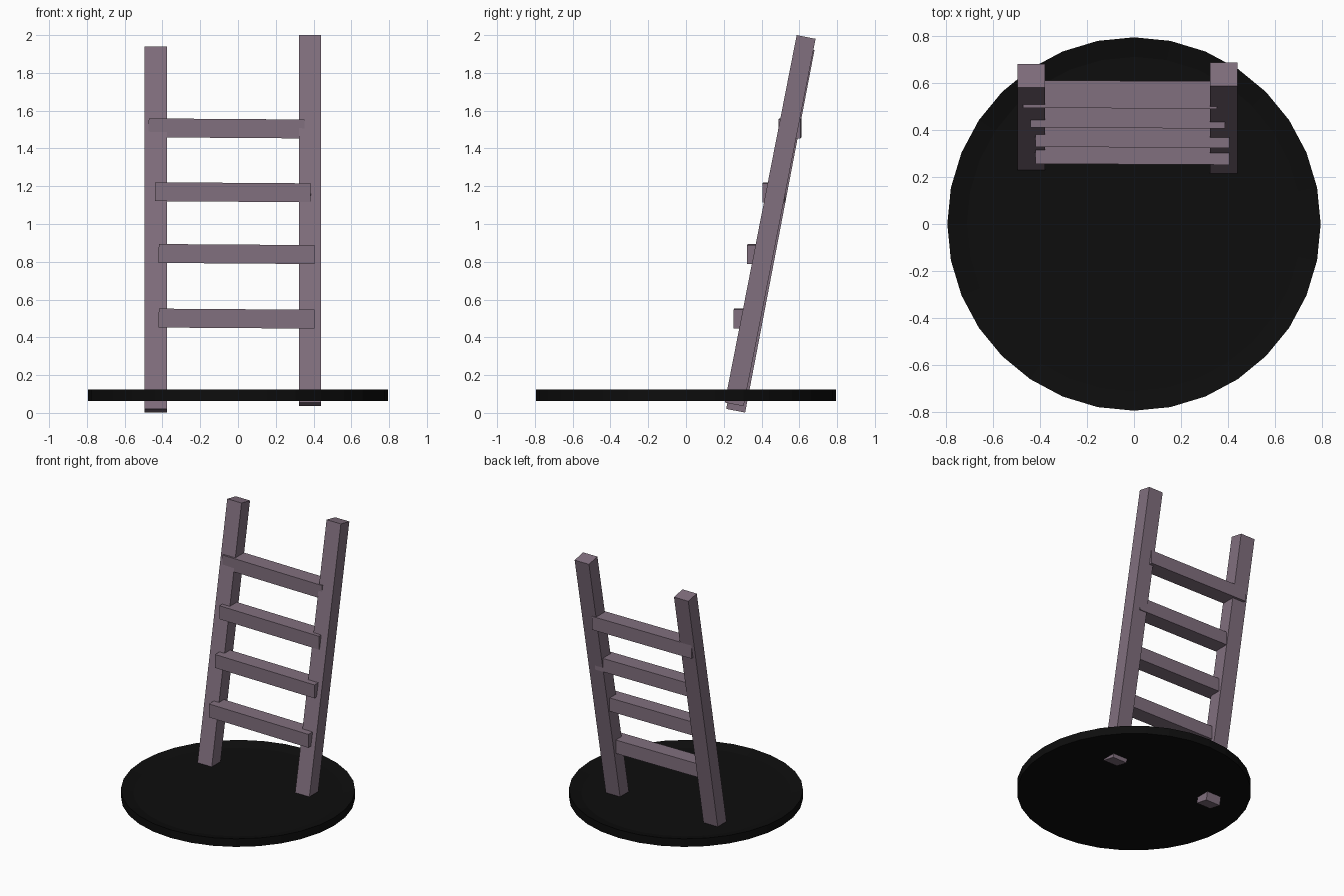
import bpy, bmesh, math
from mathutils import Matrix, Vector

if "Cube" in bpy.data.objects:
    bpy.data.objects.remove(bpy.data.objects["Cube"])


def material(name, rgb):
    m = bpy.data.materials.new(name)
    m.diffuse_color = (*rgb, 1)
    m.use_nodes = True
    m.node_tree.nodes["Principled BSDF"].inputs["Base Color"].default_value = m.diffuse_color
    return m


wood = material("dusty_purple", (0.22, 0.16, 0.21))
black = material("black", (0.004, 0.004, 0.004))


def add_object(name, bm, mat):
    bmesh.ops.recalc_face_normals(bm, faces=bm.faces)
    me = bpy.data.meshes.new(name)
    bm.to_mesh(me)
    bm.free()
    me.materials.append(mat)
    ob = bpy.data.objects.new(name, me)
    bpy.context.collection.objects.link(ob)
    return ob


def box(name, centre, size, rot):
    bm = bmesh.new()
    bmesh.ops.create_cube(bm, size=1)
    bmesh.ops.scale(bm, vec=size, verts=bm.verts)
    ob = add_object(name, bm, wood)
    ob.location = centre
    ob.rotation_euler = rot
    return ob


# Round base: 32-sided disc with a shallow recess inside its rim
bm = bmesh.new()
bmesh.ops.create_cone(bm, cap_ends=True, segments=32, radius1=0.793, radius2=0.793,
                      depth=0.06, matrix=Matrix.Translation((0, 0, 0.093)))
bm.faces.ensure_lookup_table()
top = max(bm.faces, key=lambda f: f.calc_center_median().z)
bmesh.ops.inset_region(bm, faces=[top], thickness=0.083)
bmesh.ops.translate(bm, vec=(0, 0, -0.02), verts=top.verts)
add_object("round_base", bm, black)

# Leaning rails: x centre, then front-bottom and front-top corner as (y, z)
rails = {
    "left_rail": (-0.436, (0.213, 0.021), (0.580, 1.940)),
    "right_rail": (0.381, (0.205, 0.055), (0.586, 2.000)),
}
for name, (x, a, b) in rails.items():
    lo, hi = Vector((x, *a)), Vector((x, *b))
    d = hi - lo
    lean = math.atan2(d.y, d.z)
    back = Vector((0, math.cos(lean), -math.sin(lean)))
    box(name, (lo + hi) / 2 + back * 0.051, (0.118, 0.102, d.length), (-lean, 0, 0))

# Rungs: slightly crooked boxes, (x, front y, z)
rungs = [(-0.007, 0.252, 0.499), (-0.007, 0.324, 0.841),
         (-0.027, 0.406, 1.168), (-0.060, 0.490, 1.506)]
for i, (x, y, z) in enumerate(rungs):
    box(f"rung_{i + 1}", (x, y + 0.06, z), (0.825, 0.117, 0.1),
        (0, math.radians(0.4), math.radians(-0.3)))
